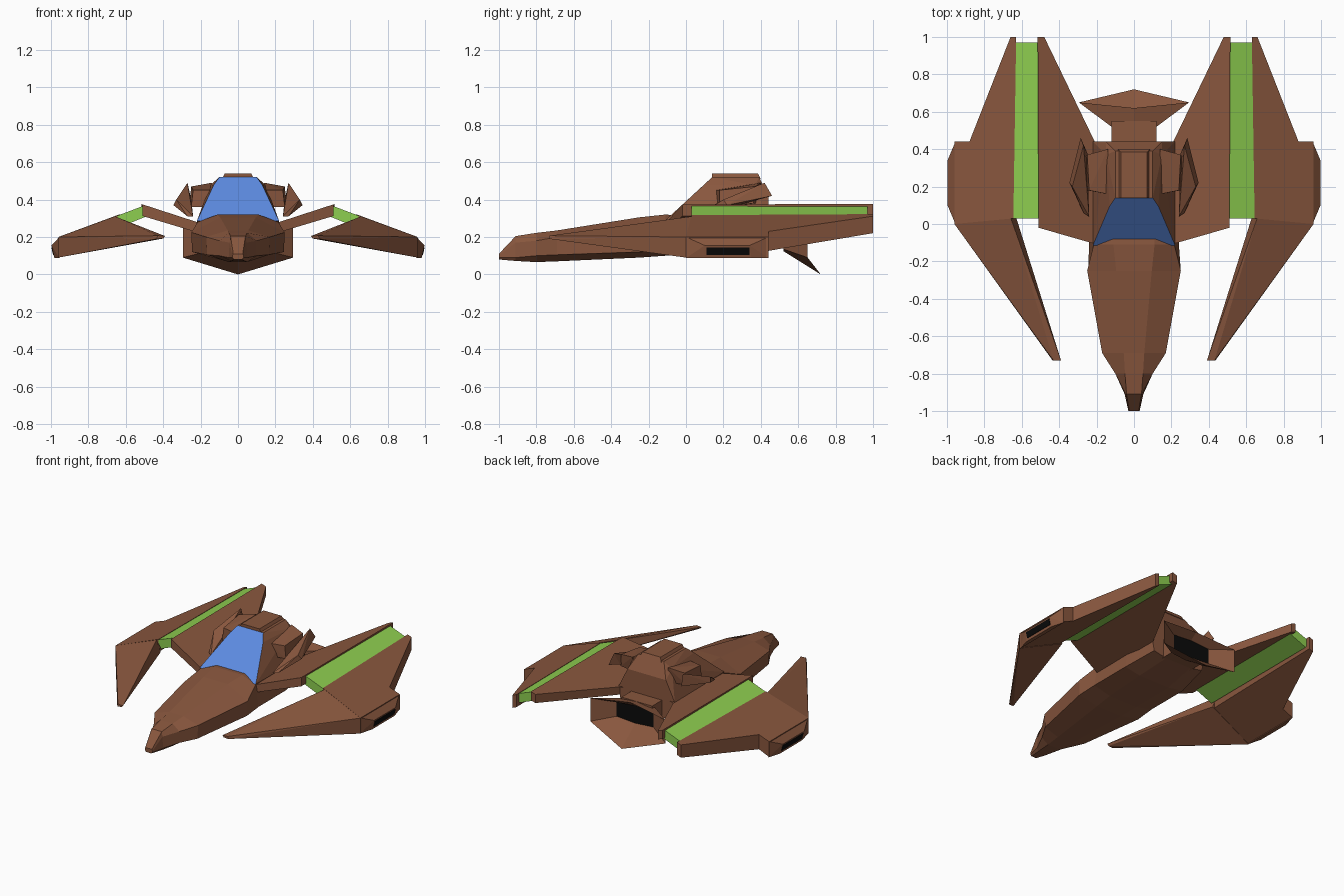
import bpy, bmesh

if "Cube" in bpy.data.objects:
    bpy.data.objects.remove(bpy.data.objects["Cube"])


def material(name, rgb):
    m = bpy.data.materials.new(name)
    m.diffuse_color = (*rgb, 1)
    m.use_nodes = True
    m.node_tree.nodes["Principled BSDF"].inputs["Base Color"].default_value = m.diffuse_color
    return m


BROWN = material("brown hull", (0.25, 0.095, 0.048))
GREEN = material("green stripe", (0.27, 0.62, 0.08))
BLUE = material("blue glass", (0.11, 0.26, 0.76))
BLACK = material("black engine", (0.003, 0.003, 0.003))


def finish(name, bm, mats, mirror=False, rule=None):
    bmesh.ops.recalc_face_normals(bm, faces=bm.faces)
    bm.normal_update()
    if rule:
        for f in bm.faces:
            f.material_index = 1 if rule(f) else 0
    me = bpy.data.meshes.new(name)
    bm.to_mesh(me)
    bm.free()
    for m in mats:
        me.materials.append(m)
    ob = bpy.data.objects.new(name, me)
    bpy.context.collection.objects.link(ob)
    if mirror:
        ob.modifiers.new("Mirror", 'MIRROR').use_mirror_merge = False
    return ob


def hull(name, pts, mats, mirror=False, rule=None):
    """Convex faceted solid around a few corner points."""
    bm = bmesh.new()
    for p in pts:
        bm.verts.new(p)
    r = bmesh.ops.convex_hull(bm, input=bm.verts)
    loose = {g for g in r["geom_interior"] + r["geom_unused"]
             if isinstance(g, bmesh.types.BMVert)}
    bmesh.ops.delete(bm, geom=list(loose), context='VERTS')
    bmesh.ops.dissolve_limit(bm, angle_limit=0.03, verts=bm.verts, edges=bm.edges)
    return finish(name, bm, mats, mirror, rule)


def box(name, x, y, z, mats, mirror=False):
    return hull(name, [(a, b, c) for a in x for b in y for c in z], mats, mirror)


def both(pts):
    return [(s * x, y, z) for x, y, z in pts for s in (1, -1)]


def loft(name, rings, mats, mirror=False, rule=None):
    """Skin over matching rings of points, capped at both ends."""
    bm = bmesh.new()
    vs = [[bm.verts.new(p) for p in r] for r in rings]
    n = len(vs[0])
    for a, b in zip(vs, vs[1:]):
        for i in range(n):
            j = (i + 1) % n
            bm.faces.new((a[i], a[j], b[j], b[i]))
    bm.faces.new(vs[0])
    bm.faces.new(vs[-1])
    return finish(name, bm, mats, mirror, rule)


def slab(name, outline, top, bottom, mats):
    """Tilted plate: outline in plan, heights given by functions of x."""
    return loft(name, [[(x, y, f(x)) for x, y in outline] for f in (top, bottom)],
                mats, mirror=True)


# Fuselage: y, then (half width, z) of top, upper side, lower side, bottom
sections = [
    (-1.00, (.025, .11), (.03, .10), (.03, .09), (.02, .08)),
    (-0.91, (.04, .205), (.045, .17), (.05, .09), (.035, .072)),
    (-0.80, (.048, .222), (.10, .18), (.10, .10), (.05, .066)),
    (-0.69, (.055, .235), (.17, .20), (.165, .105), (.06, .07)),
    (-0.25, (.095, .305), (.25, .225), (.245, .12), (.10, .09)),
    (-0.11, (.11, .32), (.215, .28), (.24, .13), (.11, .10)),
    (0.20, (.11, .30), (.22, .27), (.24, .13), (.12, .11)),
    (0.44, (.11, .30), (.22, .27), (.20, .16), (.10, .14)),
]
loft("fuselage", [[(w, y, z) for w, z in h] + [(-w, y, z) for w, z in reversed(h)]
                  for y, *h in sections], [BROWN])

# Cabin with sloped glass front
hull("cabin", both([
    (.22, -.115, .285), (.13, .095, .478), (.10, .14, .52),
    (.10, .39, .52), (.15, .37, .475), (.15, .44, .42), (.22, .44, .28)]),
    [BROWN, BLUE], rule=lambda f: f.normal.y < -.5 and f.normal.z > .3)
hull("roof_plate", both([(.085, .14, .51), (.07, .14, .54), (.085, .40, .51),
                         (.07, .385, .54)]), [BROWN])

# Side intakes and swept fins beside the cabin
hull("side_intake", [(.13, .16, .36), (.25, .18, .36), (.14, .16, .45), (.24, .18, .45),
                     (.13, .38, .38), (.26, .36, .38), (.14, .40, .49), (.25, .37, .47)],
     [BROWN], mirror=True)
hull("side_fin", [(.285, .46, .42), (.27, .42, .49), (.345, .22, .37), (.33, .20, .40),
                  (.27, .22, .36), (.24, .04, .31), (.27, .06, .31), (.25, .38, .40)],
     [BROWN], mirror=True)

# Inner wing panels
slab("inner_wing", [(.18, -.115), (.51, -.02), (.515, 1), (.48, 1), (.20, .42)],
     lambda x: .28 + (x - .22) * .325, lambda x: .225 + (x - .22) * .30, [BROWN])
# Green glowing strip between the panels
loft("wing_stripe", [[(x, y, z) for x, z in
                      ((.51, .365), (.655, .31), (.625, .255), (.49, .31))]
                     for y in (.03, .97)], [GREEN], mirror=True)
# Outer wing panels
slab("outer_wing", [(.645, .03), (.63, 1), (.66, 1), (.88, .44), (.96, .44), (.96, 0)],
     lambda x: .315 - (x - .65) * .37, lambda x: .225 - (x - .65) * .43, [BROWN])
# Forward prongs
hull("wing_prong", [(.66, .035, .311), (.96, 0, .20), (.96, 0, .09), (.63, .035, .23),
                    (.39, -.73, .205), (.43, -.73, .207), (.435, -.73, .19),
                    (.40, -.73, .192)], [BROWN], mirror=True)
# Wingtip engine pods with dark slots
hull("wingtip_pod", [(.955, 0, .20), (.955, .44, .20), (.955, 0, .088), (.955, .44, .088),
                     (.997, .10, .155), (.997, .34, .155), (.982, .10, .088),
                     (.982, .35, .088), (.97, .05, .17), (.97, .38, .17)],
     [BROWN], mirror=True)
hull("wingtip_slot", [(x + d, y, z) for x, z in ((.986, .105), (.995, .145))
                      for d in (-.003, .003) for y in (.11, .34)], [BLACK], mirror=True)

# Tail neck and flared exhaust scoop
box("tail_neck", (-.12, .12), (.40, .55), (.14, .27), [BROWN])


def hexring(w, side, low, high):
    """side = (y, z low, z high); low and high = centre (y, z)."""
    y, a, b = side
    return [(0, *low), (w, y, a), (w, y, b), (0, *high), (-w, y, b), (-w, y, a)]


loft("exhaust_scoop", [
    hexring(.12, (.52, .135, .25), (.52, .125), (.52, .26)),
    hexring(.295, (.65, .09, .255), (.72, 0), (.62, .29)),
    hexring(.145, (.57, .135, .24), (.57, .125), (.57, .25))],
    [BROWN, BLACK],
    rule=lambda f: len(f.verts) == 6 and f.calc_center_median().y > .55)
